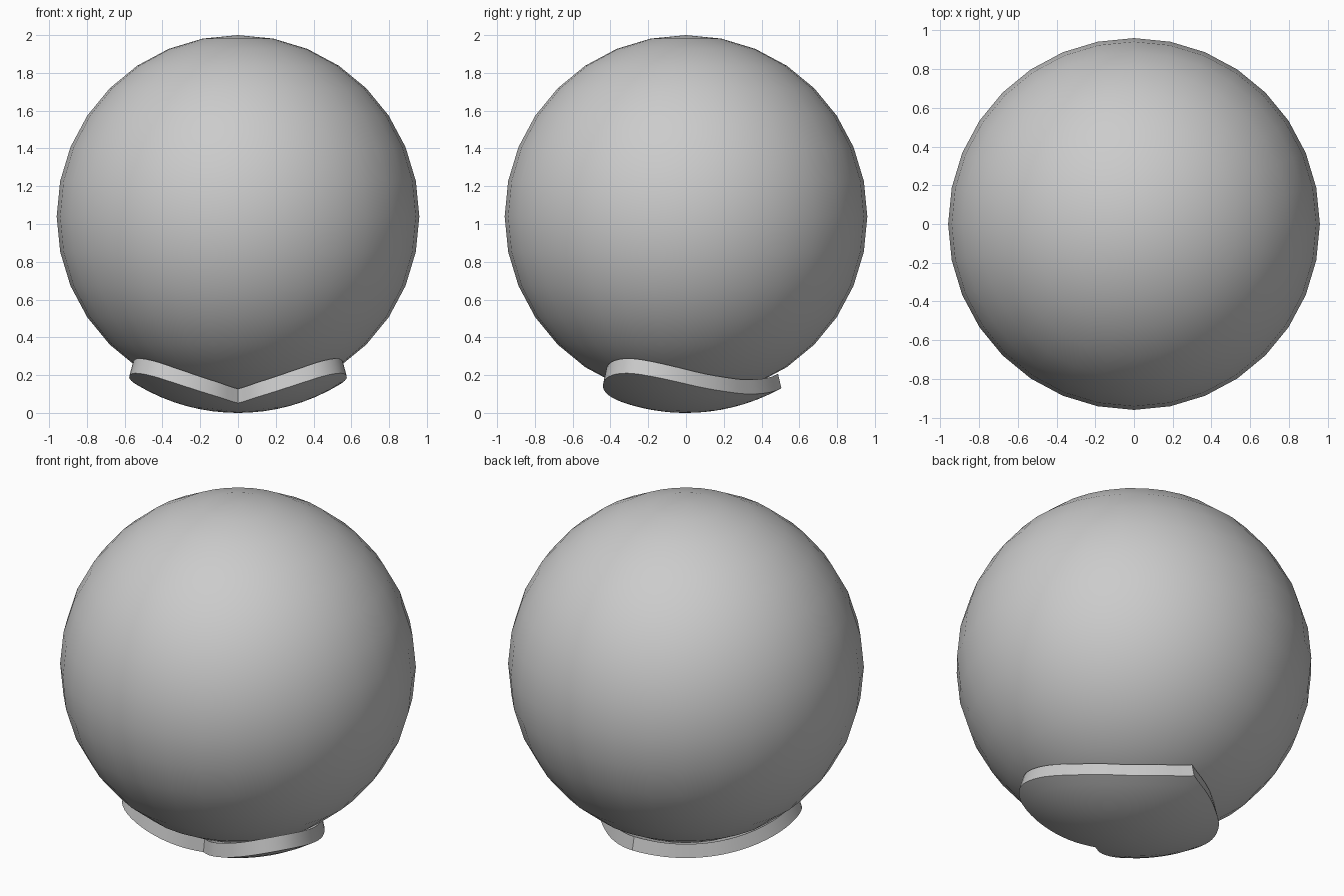
import bpy, bmesh
from math import sqrt, radians
from mathutils import Vector

if "Cube" in bpy.data.objects:
    bpy.data.objects.remove(bpy.data.objects["Cube"])

CENTRE_Z = 1.04


def smooth(obj):
    bpy.ops.object.select_all(action='DESELECT')
    obj.select_set(True)
    bpy.context.view_layer.objects.active = obj
    bpy.ops.object.shade_smooth_by_angle(angle=radians(30))


# Round body
bpy.ops.mesh.primitive_uv_sphere_add(segments=32, ring_count=16, radius=0.96,
                                     location=(0, 0, CENTRE_Z))
body = bpy.context.object
body.name = "ball_body"
smooth(body)

# Right half of the heart outline, from back tip to front cleft
half = [Vector(p) for p in [(0, .505), (.15, .435), (.28, .345), (.43, .2), (.54, .01),
                            (.576, -.16), (.545, -.31), (.44, -.41), (.28, -.44),
                            (.12, -.405), (0, -.325)]]


def spline(pts, steps=4):
    ext = [2 * pts[0] - pts[1]] + pts + [2 * pts[-1] - pts[-2]]
    out = []
    for a, b, c, d in zip(ext, ext[1:], ext[2:], ext[3:]):
        for i in range(steps):
            t = i / steps
            out.append(0.5 * (2 * b + (c - a) * t + (2 * a - 5 * b + 4 * c - d) * t * t
                              + (3 * b - a - 3 * c + d) * t ** 3))
    return out + [pts[-1]]


right = spline(half)
outline = right + [Vector((-p.x, p.y)) for p in right[-2:0:-1]]
n = len(outline)

# Heart-shaped foot: two dished skins joined by a rim
bm = bmesh.new()


def skin(radius, scale, rings=8):
    """Concentric outline rings laid on the lower part of a sphere."""
    hub = bm.verts.new((0, 0, CENTRE_Z - radius))
    inner = None
    for k in range(1, rings + 1):
        s = scale * k / rings
        ring = [bm.verts.new((p.x * s, p.y * s,
                              CENTRE_Z - sqrt(radius ** 2 - (p * s).length_squared)))
                for p in outline]
        for i in range(n):
            j = (i + 1) % n
            if inner is None:
                bm.faces.new((hub, ring[i], ring[j]))
            else:
                bm.faces.new((inner[i], ring[i], ring[j], inner[j]))
        inner = ring
    return inner


low = skin(1.04, 1.0)
high = skin(0.965, 0.965)
for i in range(n):
    j = (i + 1) % n
    bm.faces.new((low[i], low[j], high[j], high[i]))
bmesh.ops.recalc_face_normals(bm, faces=bm.faces)
mesh = bpy.data.meshes.new("heart_foot")
bm.to_mesh(mesh)
bm.free()
foot = bpy.data.objects.new("heart_foot", mesh)
bpy.context.collection.objects.link(foot)
smooth(foot)
